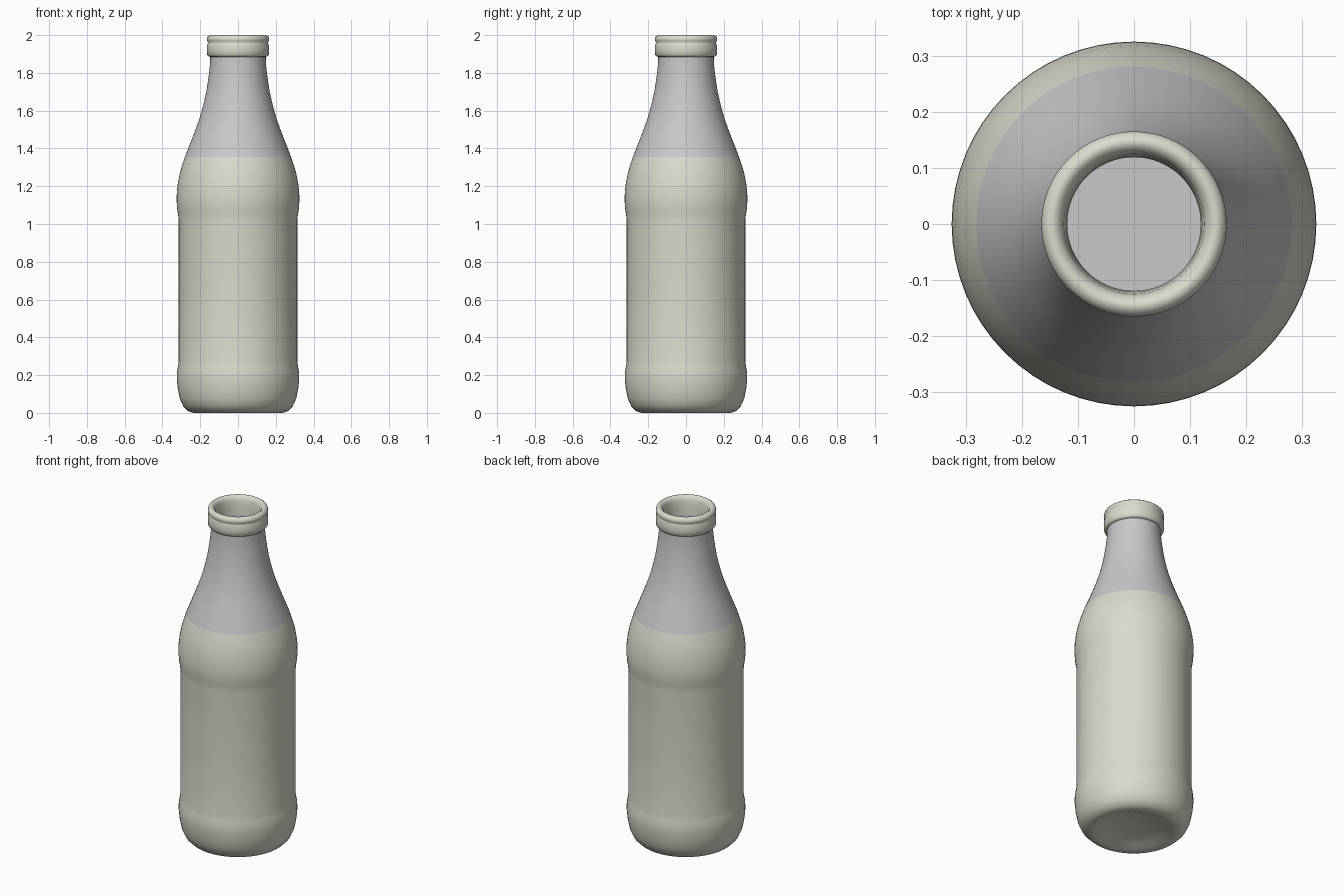
import bpy, bmesh, math

SEG = 64

def material(name, rgb):
    m = bpy.data.materials.new(name)
    m.diffuse_color = (*rgb, 1)
    return m

cream = material("cream", (0.70, 0.70, 0.61))
grey = material("pale_grey", (0.58, 0.57, 0.59))

def lathe(name, profile, mat):
    """Spin (radius, height) points around z; radius 0 makes a pole."""
    bm = bmesh.new()
    rings = []
    for r, z in profile:
        if r == 0:
            rings.append([bm.verts.new((0, 0, z))] * SEG)
        else:
            rings.append([bm.verts.new((r * math.cos(2 * math.pi * i / SEG),
                                        r * math.sin(2 * math.pi * i / SEG), z))
                          for i in range(SEG)])
    for a, b in zip(rings, rings[1:]):
        for i in range(SEG):
            j = (i + 1) % SEG
            bm.faces.new(list(dict.fromkeys((a[i], a[j], b[j], b[i]))))
    me = bpy.data.meshes.new(name)
    bm.to_mesh(me)
    bm.free()
    me.materials.append(mat)
    ob = bpy.data.objects.new(name, me)
    bpy.context.collection.objects.link(ob)
    bpy.ops.object.select_all(action='DESELECT')
    ob.select_set(True)
    bpy.context.view_layer.objects.active = ob
    bpy.ops.object.shade_smooth_by_angle(angle=math.radians(50))
    return ob

# Body with recessed base and raised bands above and below the label area
lathe("bottle_body", [
    (0, 0.035), (0.10, 0.03), (0.17, 0.018), (0.21, 0.003), (0.235, 0.0),
    (0.265, 0.01), (0.29, 0.035), (0.308, 0.075), (0.319, 0.13), (0.324, 0.18),
    (0.323, 0.215), (0.318, 0.245), (0.314, 0.27), (0.314, 0.60), (0.314, 1.02),
    (0.317, 1.05), (0.322, 1.08), (0.325, 1.12), (0.324, 1.17), (0.318, 1.22),
    (0.308, 1.27), (0.293, 1.32), (0.281, 1.355)], cream)

# Tapering neck
lathe("bottle_neck", [
    (0.281, 1.355), (0.264, 1.40), (0.244, 1.45), (0.225, 1.50), (0.207, 1.55),
    (0.192, 1.60), (0.179, 1.65), (0.168, 1.70), (0.160, 1.75), (0.153, 1.80),
    (0.148, 1.85), (0.147, 1.89)], grey)

# Double-beaded lip that turns into the mouth
lathe("bottle_lip", [
    (0.147, 1.885), (0.156, 1.887), (0.163, 1.895), (0.165, 1.92), (0.164, 1.945),
    (0.160, 1.957), (0.159, 1.962), (0.164, 1.97), (0.165, 1.98), (0.161, 1.992),
    (0.150, 2.0), (0.140, 1.999), (0.130, 1.99), (0.125, 1.975), (0.121, 1.94),
    (0.119, 1.89)], cream)

# Inside of the neck, closed by a flat floor
lathe("neck_inside", [
    (0.119, 1.89), (0.119, 1.85), (0.125, 1.75), (0.150, 1.62), (0.190, 1.50),
    (0.235, 1.40), (0, 1.40)], grey)
